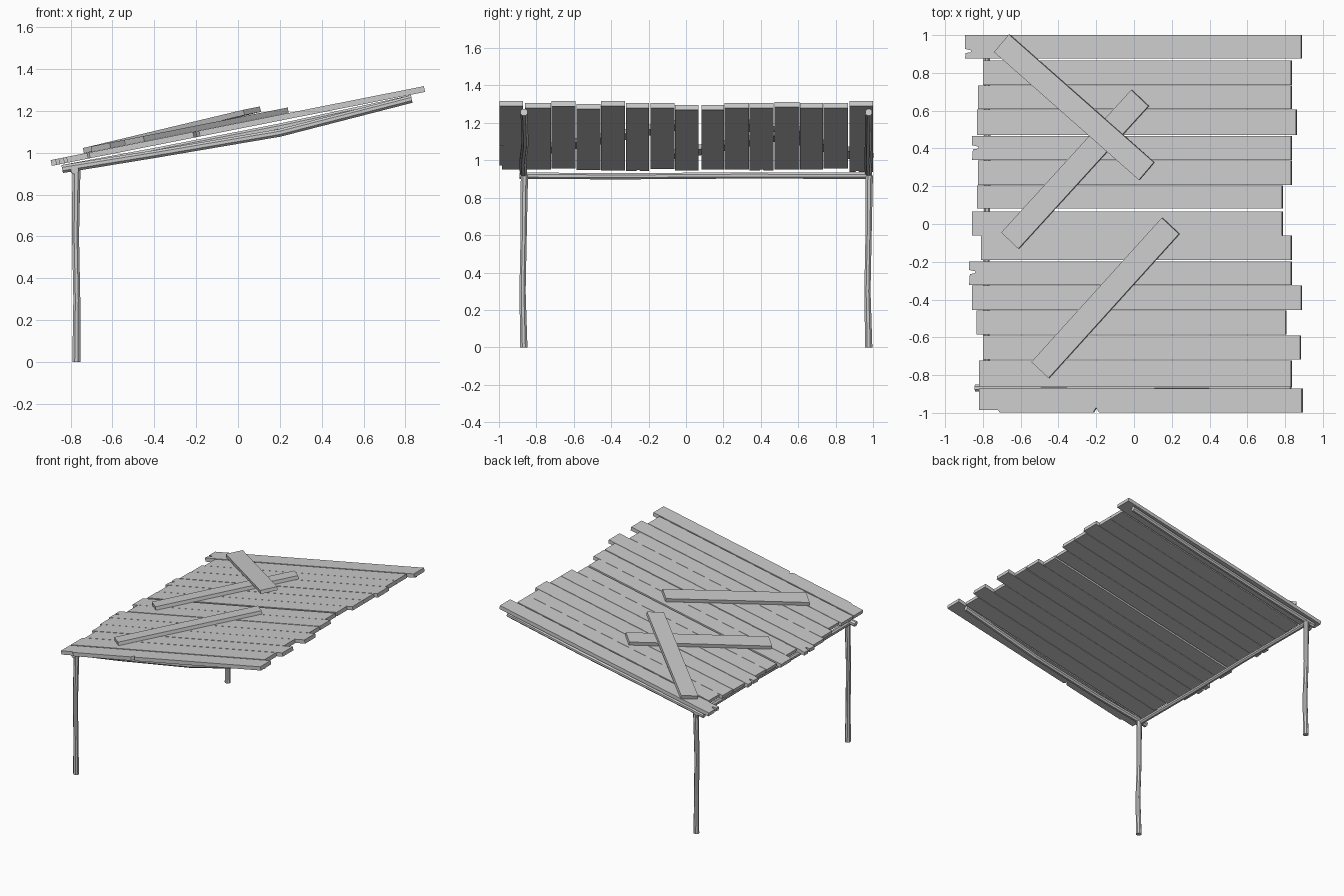
import bpy, bmesh, math
from mathutils import Vector, Matrix

if "Cube" in bpy.data.objects:
    bpy.data.objects.remove(bpy.data.objects["Cube"])

SLOPE = 0.198
ANGLE = math.atan(SLOPE)
THICK = 0.028


def roof_z(x):
    """Height of the roof's upper surface."""
    return 1.142 + SLOPE * x


def finish(bm, name):
    bmesh.ops.recalc_face_normals(bm, faces=bm.faces)
    me = bpy.data.meshes.new(name)
    bm.to_mesh(me)
    bm.free()
    ob = bpy.data.objects.new(name, me)
    bpy.context.collection.objects.link(ob)
    return ob


def slab(name, outline, thick):
    """Extruded flat outline, top face at local z = 0."""
    bm = bmesh.new()
    face = bm.faces.new([bm.verts.new((x, y, 0)) for x, y in outline])
    new = bmesh.ops.extrude_face_region(bm, geom=[face])["geom"]
    bmesh.ops.translate(bm, vec=(0, 0, -thick),
                        verts=[v for v in new if isinstance(v, bmesh.types.BMVert)])
    return finish(bm, name)


def pole(name, path, side=Vector((0, 1, 0)), sides=8):
    """Crooked pole through (x, y, z, radius) points."""
    bm = bmesh.new()
    pts = [Vector(p[:3]) for p in path]
    axis = (pts[-1] - pts[0]).normalized()
    a = (side - axis * side.dot(axis)).normalized()
    b = axis.cross(a)
    rings = []
    for p, q in zip(pts, path):
        rings.append([bm.verts.new(p + q[3] * (a * math.cos(t) + b * math.sin(t)))
                      for t in (2 * math.pi * (i + .5) / sides for i in range(sides))])
    for r, s in zip(rings, rings[1:]):
        for i in range(sides):
            j = (i + 1) % sides
            bm.faces.new((r[i], r[j], s[j], s[i]))
    bm.faces.new(rings[0][::-1])
    bm.faces.new(rings[-1])
    return finish(bm, name)


# Roof planks: y min, y max, x left, x right, y of split in the left end
PLANKS = [
    (.875, 1.0, -.895, .885, .915), (.735, .865, -.80, .83, None),
    (.61, .733, -.825, .83, None), (.472, .607, -.83, .857, None),
    (.34, .467, -.857, .83, .405), (.206, .337, -.825, .83, None),
    (.082, .204, -.83, .783, None), (-.06, .066, -.857, .783, None),
    (-.19, -.062, -.81, .83, None), (-.322, -.198, -.873, .83, -.255),
    (-.455, -.325, -.857, .885, None), (-.585, -.457, -.835, .803, None),
    (-.718, -.59, -.80, .88, None), (-.862, -.722, -.82, .83, None),
    (-.997, -.872, -.82, .888, None)]
c = math.cos(ANGLE)
for i, (y0, y1, x0, x1, split) in enumerate(PLANKS):
    x0, x1 = x0 / c, x1 / c
    front = [(x0, y0), (x1, y0)]
    if i == len(PLANKS) - 1:                       # chipped front edge
        front = [(x0, y0 + .012), (-.735, y0 + .012), (-.725, y0), (-.22, y0),
                 (-.205, y0 + .025), (-.19, y0), (x1, y0)]
    outline = front + [(x1, y1), (x0, y1)]
    if split is not None:                          # splintered left end
        outline += [(x0, split + .012), (x0 + .035, split + .004),
                    (x0 + .03, split - .006), (x0 + .004, split - .01)]
    plank = slab("roof_plank_%02d" % (i + 1), outline, THICK)
    plank.location.z = roof_z(0)
    plank.rotation_euler.y = -ANGLE


def loose(name, p0, p1, z0, z1, width):
    """Board lying across the roof; z0 and z1 are top heights at its ends."""
    a, b = Vector((*p0, z0)), Vector((*p1, z1))
    length = (b - a).length
    h = width / 2
    ob = slab(name, [(0, -h), (length, -h), (length, h), (0, h)], .026)
    x = (b - a).normalized()
    # width direction follows the roof surface
    n = Vector((-SLOPE, 0, 1)).normalized()
    y = n.cross(x).normalized()
    z = x.cross(y)
    ob.matrix_world = Matrix.Translation(a) @ Matrix((x, y, z)).transposed().to_4x4()


# Loose boards on top
loose("loose_board_front", (-.498, -.773), (.192, -.01),
      roof_z(-.498) + .027, roof_z(.192) + .027, .126)
loose("loose_board_middle", (-.658, -.088), (.03, .667),
      roof_z(-.658) + .027, roof_z(.03) + .027, .126)
loose("loose_board_back", (-.702, .957), (.065, .28),
      roof_z(-.702) + .027, roof_z(.065) + .058, .123)

# Posts
for name, y, m in (("front_post", -.868, 1), ("back_post", .976, 1)):
    pole(name, [(-.772, y + .001, 0, .021), (-.770, y - .006, .3, .018),
                (-.776, y, .6, .018), (-.772, y + .004, .92, .021)])

# Cross beam between the posts
pole("cross_beam", [(-.78, -.89, .917, .019), (-.782, -.3, .915, .018),
                    (-.776, .3, .919, .018), (-.78, .995, .917, .018)],
     side=Vector((1, 0, 0)))

# Sloping side poles under the planks
pole("front_rafter", [(-.84, -.868, .922, .021), (-.4, -.873, .993, .02),
                      (.2, -.860, 1.095, .02), (.83, -.866, 1.257, .02)])
pole("back_rafter", [(-.84, .976, .922, .021), (-.4, .972, 1.005, .019),
                     (.2, .974, 1.122, .019), (.83, .977, 1.257, .02)])
